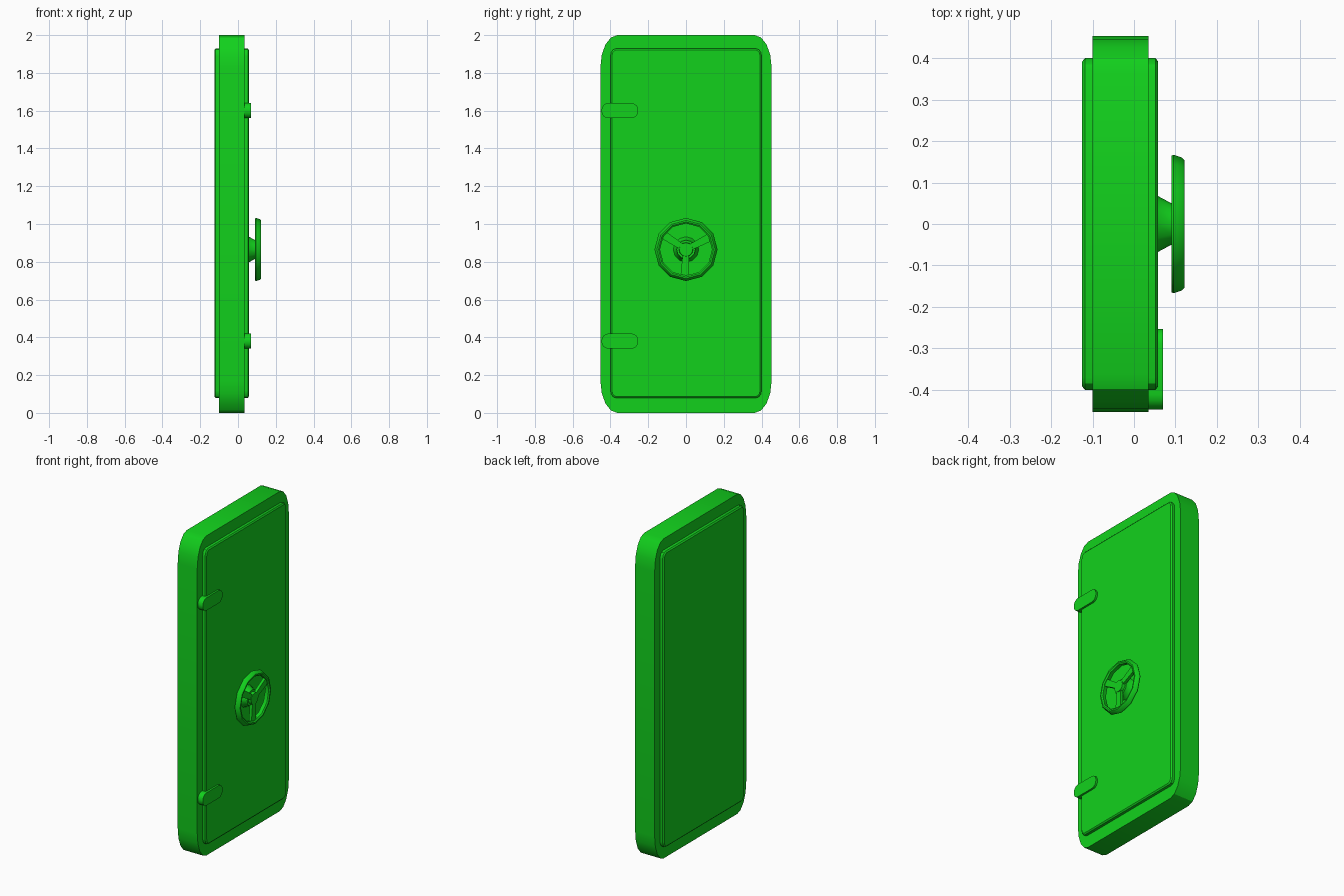
import bpy, bmesh, math

if "Cube" in bpy.data.objects:
    bpy.data.objects.remove(bpy.data.objects["Cube"])

green = bpy.data.materials.new("green_paint")
green.diffuse_color = (0.006, 0.64, 0.012, 1)
green.use_nodes = True
green.node_tree.nodes["Principled BSDF"].inputs["Base Color"].default_value = green.diffuse_color


def finish(name, bm, smooth=30):
    bmesh.ops.recalc_face_normals(bm, faces=bm.faces[:])
    mesh = bpy.data.meshes.new(name)
    bm.to_mesh(mesh)
    bm.free()
    ob = bpy.data.objects.new(name, mesh)
    mesh.materials.append(green)
    bpy.context.collection.objects.link(ob)
    bpy.ops.object.select_all(action='DESELECT')
    ob.select_set(True)
    bpy.context.view_layer.objects.active = ob
    bpy.ops.object.shade_smooth_by_angle(angle=math.radians(smooth))
    return ob


def loft(bm, rings, capped=True):
    """Bridge successive closed loops of points, optionally capping or closing."""
    vs = [[bm.verts.new(p) for p in r] for r in rings]
    n = len(vs[0])
    pairs = list(zip(vs, vs[1:])) + ([] if capped else [(vs[-1], vs[0])])
    for a, b in pairs:
        for i in range(n):
            bm.faces.new((a[i], a[(i + 1) % n], b[(i + 1) % n], b[i]))
    if capped:
        bm.faces.new(vs[0])
        bm.faces.new(vs[-1])


def rounded(x, cy, cz, hy, hz, ry, rz, seg):
    """Rounded rectangle in the yz plane with elliptical corners."""
    pts = []
    for q, (sy, sz) in enumerate(((1, 1), (-1, 1), (-1, -1), (1, -1))):
        for i in range(seg + 1):
            a = math.pi / 2 * (q + i / seg)
            pts.append((x, cy + sy * (hy - ry) + ry * math.cos(a),
                        cz + sz * (hz - rz) + rz * math.sin(a)))
    return pts


def circle(x, r, n=12, cz=0.865):
    return [(x, r * math.cos(2 * math.pi * i / n), cz + r * math.sin(2 * math.pi * i / n))
            for i in range(n)]


# Thick outer frame
bm = bmesh.new()
loft(bm, [rounded(x, 0, 1, 0.453, 1, 0.09, 0.17, 4) for x in (-0.10, 0.035)])
finish("door_frame", bm)

# Raised door panel, chamfered on both faces
bm = bmesh.new()
loft(bm, [rounded(x, 0, 1.004, 0.40 - d, 0.925 - d, 0.03 - d, 0.04 - d, 3)
          for x, d in ((-0.125, 0.008), (-0.118, 0), (0.052, 0), (0.058, 0.008))])
finish("door_panel", bm)

# Hinges
for name, z in (("lower_hinge", 0.38), ("upper_hinge", 1.60)):
    bm = bmesh.new()
    loft(bm, [rounded(x, -0.35, z, 0.097, 0.04, 0.036, 0.036, 4) for x in (0.03, 0.07)])
    finish(name, bm)

# Wheel mount: flared base rising to a stepped hub
bm = bmesh.new()
loft(bm, [circle(x, r) for x, r in
          ((0.055, 0.069), (0.090, 0.050), (0.098, 0.050), (0.098, 0.038), (0.116, 0.036))])
finish("wheel_hub", bm)

# Twelve-sided wheel rim
bm = bmesh.new()
loft(bm, [circle(x, r) for x, r in
          ((0.090, 0.142), (0.090, 0.164), (0.095, 0.167), (0.116, 0.160),
           (0.122, 0.154), (0.122, 0.146), (0.116, 0.138))], capped=False)
finish("wheel_rim", bm)

# Three spokes
for k in range(3):
    a = math.radians(27 + 120 * k)
    c, s = math.cos(a), math.sin(a)
    bm = bmesh.new()
    rings = []
    for r, w in ((0.025, 0.016), (0.146, 0.022)):
        rings.append([(x, r * c - t * w * s, 0.865 + r * s + t * w * c)
                      for x, t in ((0.095, -1), (0.095, 1), (0.113, 1), (0.113, -1))])
    loft(bm, rings)
    finish("wheel_spoke_%d" % (k + 1), bm)
